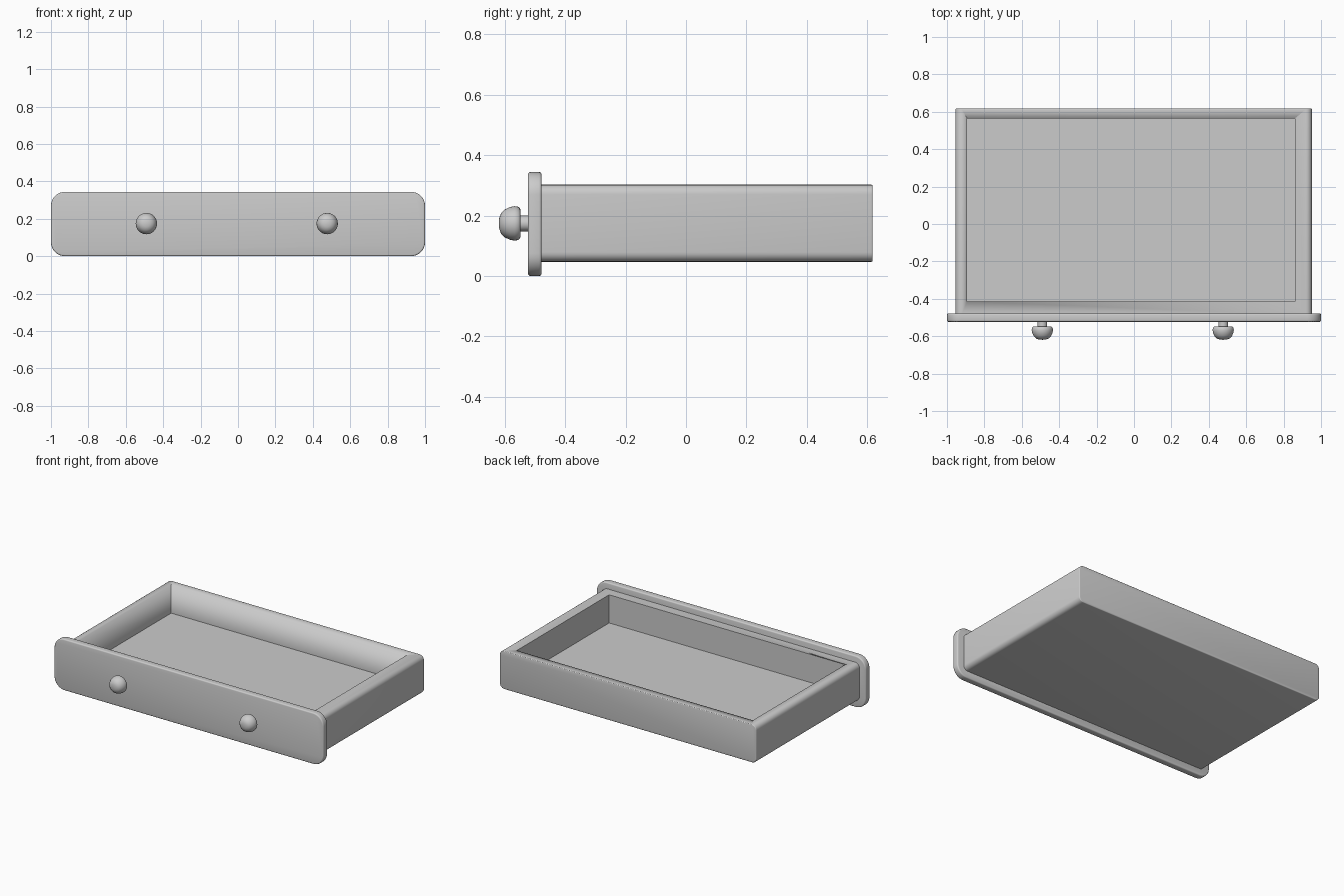
import bpy, bmesh, math
from mathutils import Matrix

default = bpy.data.objects.get("Cube")
if default:
    bpy.data.objects.remove(default, do_unlink=True)

grey = bpy.data.materials.new("plain grey")
grey.use_nodes = True
colour = (0.6, 0.6, 0.6, 1)
grey.diffuse_color = colour
grey.node_tree.nodes["Principled BSDF"].inputs["Base Color"].default_value = colour


def finish(name, bm, angle=40):
    """Turn a bmesh into a named, smooth-shaded grey object."""
    bmesh.ops.recalc_face_normals(bm, faces=bm.faces)
    mesh = bpy.data.meshes.new(name)
    bm.to_mesh(mesh)
    bm.free()
    mesh.materials.append(grey)
    obj = bpy.data.objects.new(name, mesh)
    bpy.context.collection.objects.link(obj)
    bpy.ops.object.select_all(action="DESELECT")
    obj.select_set(True)
    bpy.context.view_layer.objects.active = obj
    bpy.ops.object.shade_smooth_by_angle(angle=math.radians(angle))
    return obj


def block(low, high):
    """Box between two opposite corners."""
    bm = bmesh.new()
    size = [b - a for a, b in zip(low, high)]
    centre = [(a + b) / 2 for a, b in zip(low, high)]
    bmesh.ops.create_cube(bm, size=1, matrix=Matrix.Translation(centre) @ Matrix.Diagonal((*size, 1)))
    return bm


def round_long_edges(bm, radius, segments):
    """Round the four edges that run front to back."""
    edges = [e for e in bm.edges if abs(e.verts[0].co.y - e.verts[1].co.y) > 0.01]
    bmesh.ops.bevel(bm, geom=edges, offset=radius, segments=segments, profile=0.5, affect="EDGES")


def soften_rim(bm, y, width):
    """Small bevel around the end face at the given depth."""
    rim = [e for e in bm.edges if all(abs(v.co.y - y) < 1e-4 for v in e.verts)]
    bmesh.ops.bevel(bm, geom=rim, offset=width, segments=3, profile=0.5, affect="EDGES")


# Front panel with rounded corners and softened rims
FRONT, PANEL_BACK, BACK = -0.523, -0.478, 0.618
bm = block((-1, FRONT, 0), (1, PANEL_BACK, 0.344))
round_long_edges(bm, 0.075, 8)
soften_rim(bm, FRONT, 0.008)
soften_rim(bm, PANEL_BACK, 0.008)
finish("front_panel", bm)

# Tray: rounded block, hollowed from the top
bm = block((-0.954, PANEL_BACK - 0.01, 0.047), (0.951, BACK, 0.302))
round_long_edges(bm, 0.032, 6)
soften_rim(bm, BACK, 0.005)
tray = finish("drawer_tray", bm)

cutter = finish("tray_cutter", block((-0.892, -0.414, 0.113), (0.861, 0.565, 0.5)))
cutter.hide_render = True
cutter.hide_viewport = True
hollow = tray.modifiers.new("hollow", "BOOLEAN")
hollow.operation = "DIFFERENCE"
hollow.solver = "EXACT"
hollow.object = cutter
# Bake the hollow so the helper can go
graph = bpy.context.evaluated_depsgraph_get()
baked = bpy.data.meshes.new_from_object(tray.evaluated_get(graph))
tray.modifiers.clear()
tray.data = baked
bpy.data.objects.remove(cutter, do_unlink=True)

# Knobs: a lathed profile of (radius, depth), flattened dome on a short stem
PROFILE = [(0, -0.619), (0.018, -0.618), (0.034, -0.612), (0.046, -0.6),
           (0.054, -0.583), (0.057, -0.567), (0.055, -0.555), (0.049, -0.549),
           (0.04, -0.547), (0.026, -0.547), (0.026, -0.515)]


def knob(name, x):
    bm = bmesh.new()
    verts = [bm.verts.new((r, y, 0)) for r, y in PROFILE]
    edges = [bm.edges.new(pair) for pair in zip(verts, verts[1:])]
    bmesh.ops.spin(bm, geom=verts + edges, axis=(0, 1, 0), cent=(0, 0, 0),
                   angle=math.tau, steps=32)
    bmesh.ops.remove_doubles(bm, verts=bm.verts, dist=1e-5)
    bmesh.ops.translate(bm, verts=bm.verts, vec=(x, 0, 0.174))
    finish(name, bm, 50)


knob("right_knob", -0.49)
knob("left_knob", 0.477)
